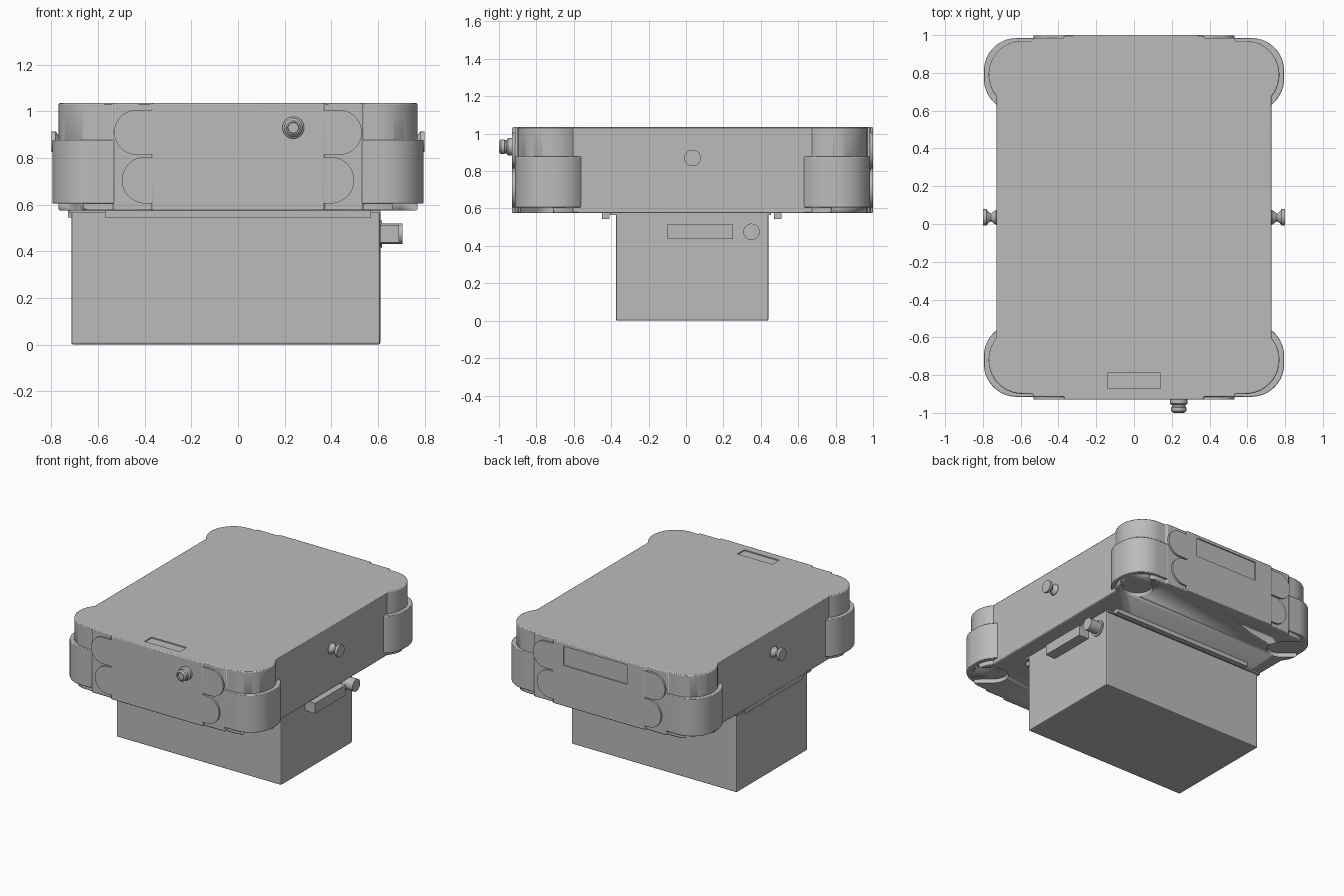
import bpy, bmesh, math
from mathutils import Vector, Matrix

cube = bpy.data.objects.get("Cube")
if cube:
    bpy.data.objects.remove(cube, do_unlink=True)

CY = 0.035            # y of the housing's centre plane
BASE, TOP = 0.575, 1.035
HALF_Y = 0.965

grey = bpy.data.materials.new("plain grey")
grey.use_nodes = True
grey.diffuse_color = (0.5, 0.5, 0.5, 1)
grey.node_tree.nodes["Principled BSDF"].inputs["Base Color"].default_value = (0.5, 0.5, 0.5, 1)


def finish(name, bm, smooth=True):
    bmesh.ops.recalc_face_normals(bm, faces=bm.faces)
    mesh = bpy.data.meshes.new(name)
    bm.to_mesh(mesh)
    bm.free()
    mesh.materials.append(grey)
    ob = bpy.data.objects.new(name, mesh)
    bpy.context.collection.objects.link(ob)
    if smooth:
        bpy.ops.object.select_all(action='DESELECT')
        ob.select_set(True)
        bpy.context.view_layer.objects.active = ob
        bpy.ops.object.shade_smooth_by_angle(angle=math.radians(30))
    return ob


def box(name, x, y, z):
    bm = bmesh.new()
    bmesh.ops.create_cube(bm, size=1)
    for v in bm.verts:
        v.co = [a + (b - a) * (c + 0.5) for (a, b), c in zip((x, y, z), v.co)]
    return finish(name, bm, False)


def prism(name, outline, start, end, matrix=Matrix()):
    """Extrude a 2D outline from one height to another."""
    bm = bmesh.new()
    face = bm.faces.new([bm.verts.new((x, y, start)) for x, y in outline])
    ext = bmesh.ops.extrude_face_region(bm, geom=[face])
    moved = [g for g in ext["geom"] if isinstance(g, bmesh.types.BMVert)]
    bmesh.ops.translate(bm, verts=moved, vec=(0, 0, end - start))
    bmesh.ops.transform(bm, matrix=matrix, verts=bm.verts)
    return finish(name, bm)


def lathe(name, profile, origin, axis, steps=32):
    """Turn (distance, radius) pairs around an axis."""
    bm = bmesh.new()
    rings = []
    for d, r in profile:
        rings.append([bm.verts.new((r * math.cos(a), r * math.sin(a), d))
                      for a in (math.tau * i / steps for i in range(steps))])
    for a, b in zip(rings, rings[1:]):
        for i in range(steps):
            j = (i + 1) % steps
            bm.faces.new((a[i], a[j], b[j], b[i]))
    bm.faces.new(rings[0])
    bm.faces.new(rings[-1])
    turn = Vector((0, 0, 1)).rotation_difference(Vector(axis)).to_matrix().to_4x4()
    bmesh.ops.transform(bm, matrix=Matrix.Translation(origin) @ turn, verts=bm.verts)
    return finish(name, bm)


def arc(cx, cy, r, a0, a1, n=16):
    angles = [math.radians(a0 + (a1 - a0) * i / n) for i in range(n + 1)]
    return [(cx + r * math.cos(a), cy + r * math.sin(a)) for a in angles]


def bevel(ob, width, segments=2):
    m = ob.modifiers.new("soft edges", 'BEVEL')
    m.width, m.segments, m.limit_method = width, segments, 'ANGLE'
    m.angle_limit = math.radians(50)


def cut(ob, cutter):
    cutter.hide_render = True
    cutter.hide_set(True)
    cutter.display_type = 'WIRE'
    m = ob.modifiers.new("recess", 'BOOLEAN')
    m.operation, m.solver, m.object = 'DIFFERENCE', 'EXACT', cutter


# Housing: a quarter outline with a rounded corner lobe, mirrored twice
lobe = math.degrees(math.acos(0.137 / 0.18))
quarter = (arc(0.59, 0.755, 0.18, -lobe, 90)
           + [(0.535, 0.935), (0.535, 0.95), (0.37, 0.95), (0.37, HALF_Y)])
half = quarter + [(-x, y) for x, y in reversed(quarter)]
outline = half + [(-x, -y) for x, y in half]
housing = prism("housing", outline, BASE, TOP, Matrix.Translation((0, CY, 0)))
bevel(housing, 0.006)

# Shallow recesses for the top label and the back label
cut(housing, box("top_label_cutter", (-0.14, 0.14), (-0.87, -0.79), (TOP - 0.008, 1.1)))
cut(housing, box("back_label_cutter", (-0.225, 0.285), (0.992, 1.1), (0.87, 1.01)))

# Corner bumpers, with their rounded tongues and the slots beneath
bumper_outline = (arc(0.62, 0.735, 0.175, -52, 0) + arc(0.62, 0.775, 0.175, 0, 90)
                  + [(0.53, 0.95), (0.53, 0.6)])
for sx, side in ((1, "left"), (-1, "right")):
    for sy, end in ((-1, "front"), (1, "back")):
        tag = f"{end}_{side}"
        place = Matrix.Translation((0, CY, 0)) @ Matrix.Diagonal((sx, sy, 1, 1))
        bumper = prism("bumper_" + tag, bumper_outline, 0.605, 0.877, place)
        bevel(bumper, 0.004)

        slot = arc(0, 0, 0.1, 90, 270) + [(0.4, -0.1), (0.4, 0.1)]
        aim = Matrix.Translation((0.63, 0.755, 0)) @ Matrix.Rotation(math.radians(42), 4, 'Z')
        cut(housing, prism("slot_cutter_" + tag, slot, 0.5, 0.605, place @ aim))

        # Tongues lie on the end face, so their outline is drawn in x and z
        upright = Matrix(((1, 0, 0, 0), (0, 0, 1, 0), (0, 1, 0, 0), (0, 0, 0, 1)))
        for level, cx, cz, r in (("upper", 0.435, 0.91, 0.096), ("lower", 0.398, 0.705, 0.1)):
            tongue = arc(cx, cz, r, -90, 90, 24) + [(0.365, cz + r), (0.365, cz - r)]
            prism(f"{level}_tongue_{tag}", tongue, 0.94, HALF_Y - 0.001, place @ upright)

    # Strap button on the side
    lathe("strap_button_" + side,
          [(0, 0.04), (0.008, 0.04), (0.035, 0.021), (0.048, 0.028), (0.06, 0.044), (0.078, 0.044)],
          (sx * 0.722, CY, 0.87), (sx, 0, 0))

# Front cable socket
lathe("front_socket",
      [(0, 0.047), (0.022, 0.047), (0.03, 0.036), (0.04, 0.036), (0.042, 0.04), (0.06, 0.04),
       (0.07, 0.03), (0.071, 0.024), (0.06, 0.022)],
      (0.237, -0.929, 0.93), (0, -1, 0))

# Lower compartment with its mounting plate and rails
compartment = box("lower_compartment", (-0.715, 0.61), (-0.375, 0.44), (0, BASE))
bevel(compartment, 0.008)
box("mounting_plate", (-0.725, 0.61), (-0.405, 0.455), (0.564, BASE + 0.005))
box("mounting_plate_end", (-0.728, -0.71), (-0.3, 0.365), (0.545, BASE + 0.005))
for name, y in (("front_rail", (-0.45, -0.41)), ("back_rail", (0.47, 0.51))):
    box(name, (-0.57, 0.57), y, (0.545, BASE + 0.005))

# Side latch bar and round plug
box("latch_bar", (0.605, 0.69), (-0.1, 0.25), (0.438, 0.513))
lathe("side_plug", [(0, 0.058), (0.012, 0.058), (0.012, 0.044), (0.1, 0.044)],
      (0.605, 0.35, 0.475), (1, 0, 0))
